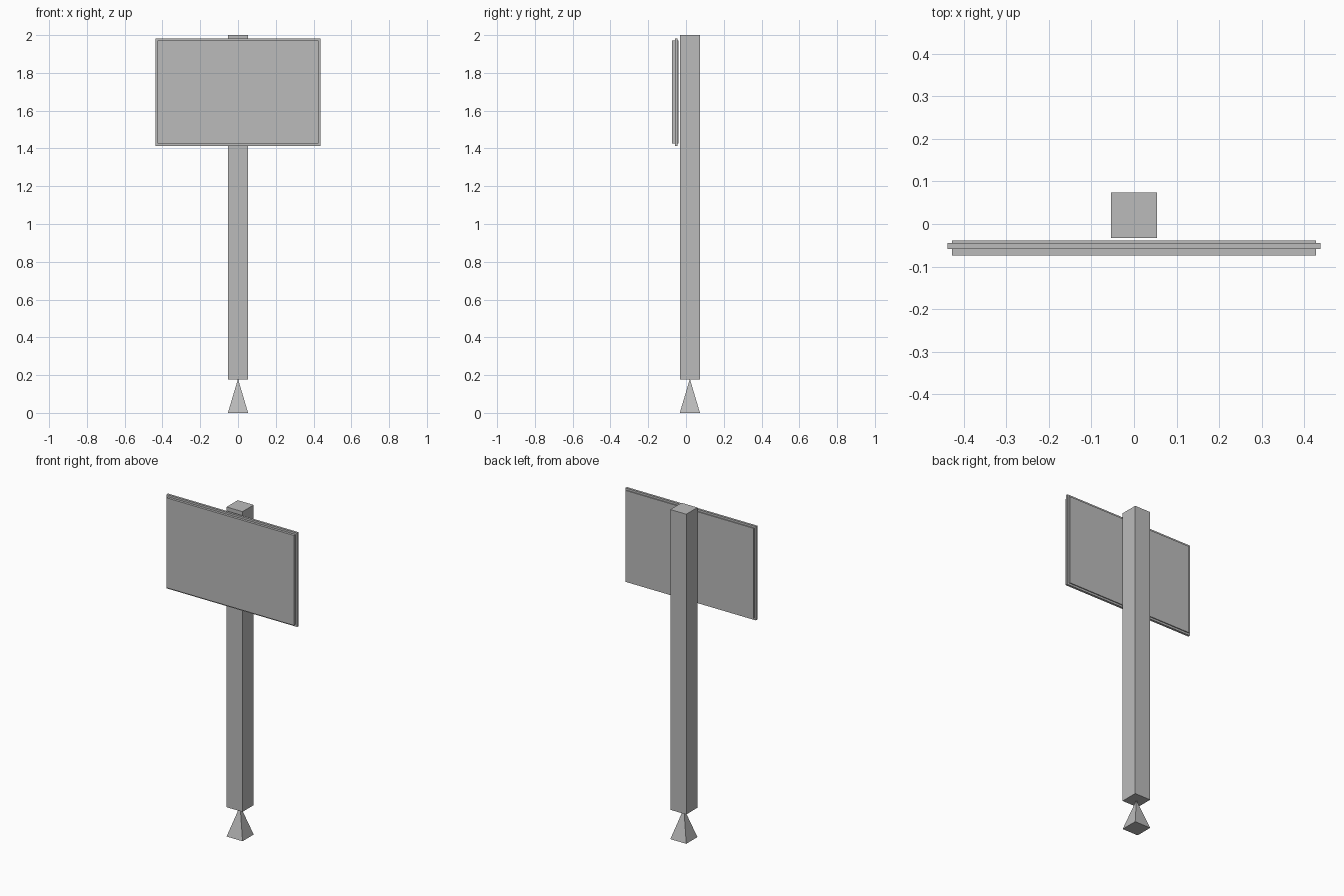
import bpy
import math

if "Cube" in bpy.data.objects:
    bpy.data.objects.remove(bpy.data.objects["Cube"])

grey = bpy.data.materials.new("plain grey")
grey.diffuse_color = (0.5, 0.5, 0.5, 1)
grey.use_nodes = True
grey.node_tree.nodes["Principled BSDF"].inputs["Base Color"].default_value = grey.diffuse_color


def box(name, lo, hi):
    """Axis-aligned box between two corners."""
    bpy.ops.mesh.primitive_cube_add(size=1, location=[(a + b) / 2 for a, b in zip(lo, hi)])
    ob = bpy.context.object
    ob.name = name
    ob.scale = [b - a for a, b in zip(lo, hi)]
    bpy.ops.object.transform_apply(location=False, rotation=False, scale=True)
    ob.data.materials.append(grey)
    return ob


# Square post
HALF, POST_Y = 0.0535, 0.0205
box("post", (-HALF, POST_Y - HALF, 0.178), (HALF, POST_Y + HALF, 2.0))

# Pyramid foot whose tip meets the underside of the post
bpy.ops.mesh.primitive_cone_add(vertices=4, radius1=HALF * math.sqrt(2), radius2=0,
                                depth=0.18, location=(0, POST_Y, 0.09),
                                rotation=(0, 0, math.pi / 4))
foot = bpy.context.object
foot.name = "pyramid_foot"
foot.data.materials.append(grey)

# Sign board and the slim rim running round its edge
box("sign_board", (-0.427, -0.074, 1.425), (0.427, -0.039, 1.971))
box("sign_rim", (-0.438, -0.059, 1.413), (0.438, -0.045, 1.983))
